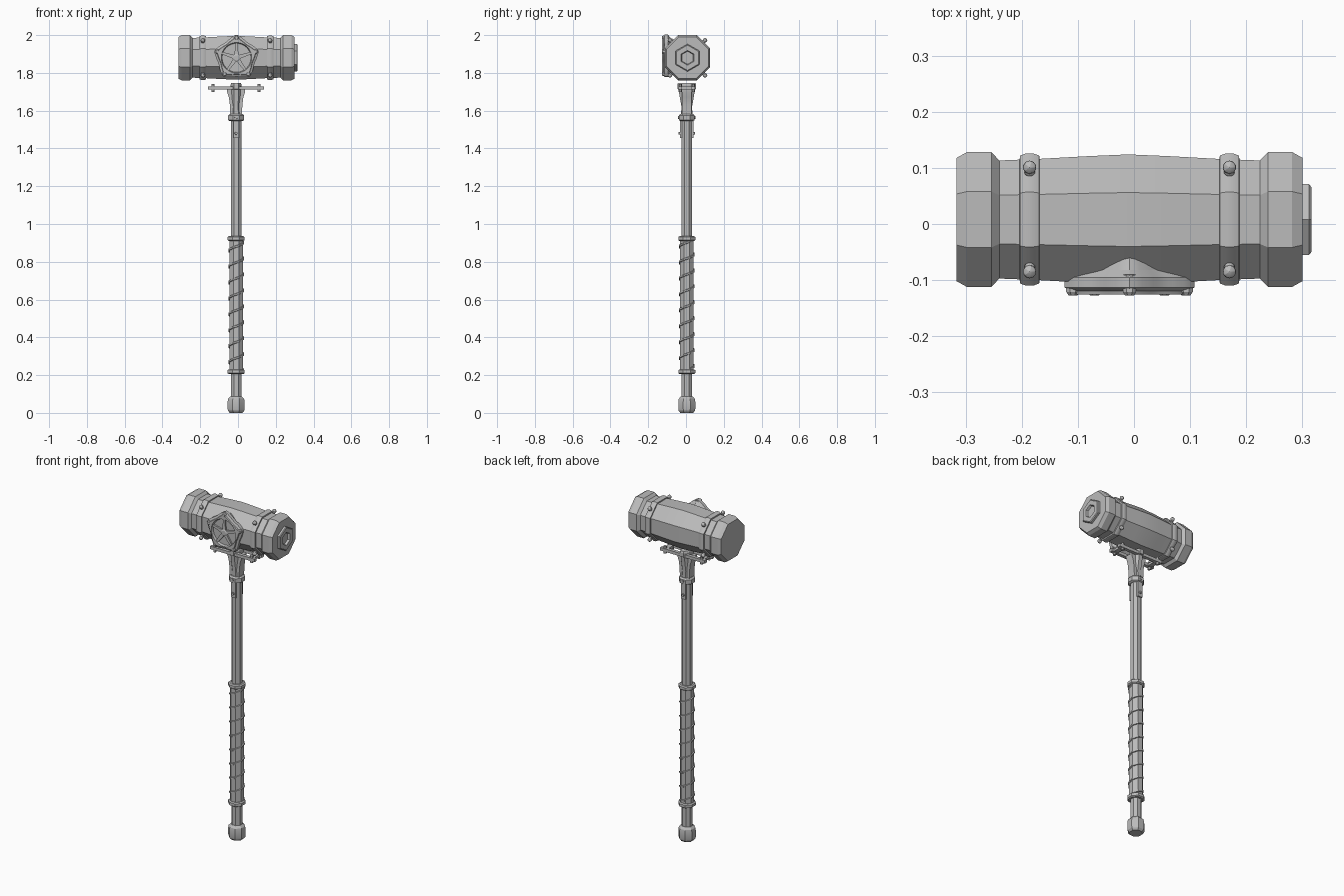
import bpy, bmesh, math
from mathutils import Vector

if "Cube" in bpy.data.objects:
    bpy.data.objects.remove(bpy.data.objects["Cube"])

steel = bpy.data.materials.new("steel_grey")
steel.diffuse_color = (0.5, 0.5, 0.5, 1)
steel.use_nodes = True
steel.node_tree.nodes["Principled BSDF"].inputs["Base Color"].default_value = steel.diffuse_color
CX, CY = -0.01, 0.004          # handle axis
HY, HZ = 0.008, 1.88           # head axis
TAU = 2 * math.pi


def finish(name, bm):
    bmesh.ops.recalc_face_normals(bm, faces=bm.faces)
    me = bpy.data.meshes.new(name)
    bm.to_mesh(me)
    bm.free()
    ob = bpy.data.objects.new(name, me)
    bpy.context.collection.objects.link(ob)
    me.materials.append(steel)
    bpy.ops.object.select_all(action='DESELECT')
    ob.select_set(True)
    bpy.context.view_layer.objects.active = ob
    bpy.ops.object.shade_smooth_by_angle(angle=math.radians(22))
    return ob


def skin(name, rings):
    """Join equal-sized rings of points into a capped solid."""
    bm = bmesh.new()
    loops = [[bm.verts.new(p) for p in ring] for ring in rings]
    n = len(loops[0])
    for a, b in zip(loops, loops[1:]):
        for i in range(n):
            j = (i + 1) % n
            bm.faces.new((a[i], a[j], b[j], b[i]))
    bm.faces.new(loops[0])
    bm.faces.new(loops[-1])
    return finish(name, bm)


def turned(name, profile, centre, axis='Z', sides=8, phase=None):
    """Loft of (position, half width[, half depth]) sections, flats facing out."""
    if phase is None:
        phase = math.pi / sides
    k = 1 / math.cos(math.pi / sides)
    rings = []
    for sec in profile:
        t, a, b = sec[0], sec[1] * k, sec[-1] * k
        ring = []
        for i in range(sides):
            w = phase + TAU * i / sides
            u, v = a * math.cos(w), b * math.sin(w)
            ring.append({'Z': (centre[0] + u, centre[1] + v, t),
                         'X': (t, centre[0] + u, centre[1] + v),
                         'Y': (centre[0] + u, t, centre[1] + v)}[axis])
        rings.append(ring)
    return skin(name, rings)


def box(name, x0, x1, y0, y1, z0, z1):
    return skin(name, [[(x0, y0, z), (x1, y0, z), (x1, y1, z), (x0, y1, z)]
                       for z in (z0, z1)])


def ball(name, loc, r):
    bm = bmesh.new()
    bmesh.ops.create_icosphere(bm, subdivisions=2, radius=r)
    bmesh.ops.translate(bm, verts=bm.verts, vec=Vector(loc))
    return finish(name, bm)


# --- Hammer head ---
turned("head_body", [(-0.245, 0.105), (-0.17, 0.108), (-0.08, 0.113), (-0.01, 0.116),
                     (0.06, 0.113), (0.15, 0.108), (0.23, 0.105)], (HY, HZ), 'X')
turned("left_cap", [(-0.316, 0.110), (-0.298, 0.12), (-0.254, 0.12), (-0.239, 0.104)],
       (HY, HZ), 'X')
turned("right_cap", [(0.223, 0.104), (0.239, 0.12), (0.282, 0.12), (0.30, 0.110)],
       (HY, HZ), 'X')

# Hex nut with a round recess on the right face
turned("striking_nut", [(0.295, 0.063), (0.312, 0.063), (0.316, 0.058), (0.316, 0.034),
                        (0.303, 0.030)], (HY, HZ), 'X', 6, 0.5 * math.pi)

# Bands with rivets on the slanted faces
for side, x in (("left", -0.186), ("right", 0.170)):
    turned(side + "_band", [(x - 0.018, 0.106), (x - 0.017, 0.114), (x - 0.006, 0.118),
                            (x + 0.006, 0.118), (x + 0.017, 0.114), (x + 0.018, 0.106)],
           (HY, HZ), 'X')
    for sy in (-1, 1):
        for sz in (-1, 1):
            ball(side + "_rivet", (x, HY + sy * 0.093, HZ + sz * 0.093), 0.012)
            ball(side + "_rivet_base", (x, HY + sy * 0.086, HZ + sz * 0.086), 0.010)

# --- Front emblem: rounded pentagon rim around a round dish ---
EX = -0.008


def rim_radius(w):
    c = math.cos(5 * w)
    return 0.108 + 0.008 * c + 0.006 * max(0, c) ** 4


rings = []
for y, scale, rnd in ((-0.06, 0.78, 0), (-0.082, 0.86, 0), (-0.095, 1, 0), (-0.113, 1, 0),
                      (-0.117, 0.92, 0), (-0.119, 0.88, 0), (-0.126, 0.86, 0),
                      (-0.126, 0.72, 1), (-0.113, 0.68, 1)):
    ring = []
    for i in range(60):
        w = TAU * i / 60
        r = scale * (0.112 if rnd else rim_radius(w))
        ring.append((EX + r * math.sin(w), y, HZ + r * math.cos(w)))
    rings.append(ring)
skin("emblem_rim", rings)
for i in range(5):
    w = TAU * i / 5
    s, c = math.sin(w), math.cos(w)
    # Tapered spoke
    skin("emblem_spoke", [[(EX + r * s + h * c, y, HZ + r * c - h * s)
                           for r, h in ((0.01, 0.011), (0.08, 0.006),
                                        (0.08, -0.006), (0.01, -0.011))]
                          for y in (-0.11, -0.122)])
    # Corner knob
    turned("emblem_knob", [(-0.09, 0.012), (-0.121, 0.012), (-0.127, 0.008)],
           (EX + 0.106 * s, HZ + 0.106 * c), 'Y', 8)
turned("emblem_hub", [(-0.11, 0.02), (-0.122, 0.02), (-0.126, 0.013)], (EX, HZ), 'Y', 10)

# --- Socket under the head ---
C = (CX, CY)
turned("socket", [(1.55, 0.031, 0.032), (1.62, 0.026, 0.028), (1.69, 0.029, 0.040),
                  (1.712, 0.029, 0.042), (1.714, 0.029, 0.050), (1.738, 0.029, 0.050),
                  (1.747, 0.025, 0.046)], C)
turned("socket_collar", [(1.545, 0.034), (1.55, 0.042), (1.575, 0.042), (1.583, 0.034)], C)
for s in (-1, 1):
    # Flared side bracket
    skin("side_bracket", [[(CX + s * x, CY + y, z) for x, z in
                           ((0.015, 1.58), (0.031, 1.58), (0.033, 1.63), (0.038, 1.67),
                            (0.048, 1.70), (0.048, 1.714), (0.015, 1.714))]
                          for y in (-0.024, 0.024)])
    # Cross rail, end bar and studs
    box("cross_rail", CX - 0.148, CX + 0.148, CY + s * 0.034 - 0.010,
        CY + s * 0.034 + 0.010, 1.711, 1.729)
    box("rail_end", CX + s * 0.120 - 0.014, CX + s * 0.120 + 0.014,
        CY - 0.034, CY + 0.034, 1.713, 1.727)
    for t in (-1, 1):
        turned("rail_stud", [(1.698, 0.008), (1.742, 0.008)],
               (CX + s * 0.122, CY + t * 0.034), 'Z', 6)
    # Splint plate running down the shaft, with a pin
    y0, y1 = sorted((CY + s * 0.02, CY + s * 0.036))
    box("splint_plate", CX - 0.015, CX + 0.015, y0, y1, 1.455, 1.56)
    turned("splint_pin", [(CY + s * 0.03, 0.008), (CY + s * 0.044, 0.007)],
           (CX, 1.48), 'Y', 8)
    turned("collar_pin", [(CY + s * 0.03, 0.008), (CY + s * 0.047, 0.007)],
           (CX, 1.564), 'Y', 8)

# --- Shaft, grip and pommel ---
turned("shaft", [(0.05, 0.028), (1.58, 0.028)], C)
turned("grip", [(0.21, 0.036), (0.93, 0.036)], C)
for z in (0.205, 0.910):
    turned("grip_ring", [(z, 0.038), (z + 0.005, 0.045), (z + 0.021, 0.045),
                         (z + 0.026, 0.038)], C)
turned("pommel", [(0.0, 0.034), (0.012, 0.043), (0.022, 0.045), (0.06, 0.045),
                  (0.075, 0.042), (0.088, 0.030)], C)

# Cord wound around the grip, bending at each corner
turns, k = 8, 0.037 / math.cos(math.pi / 8)
rings = []
for i in range(turns * 8 + 1):
    w = math.pi / 8 + TAU * i / 8
    z = 0.232 + 0.675 * i / (turns * 8)
    out = Vector((math.cos(w), math.sin(w), 0))
    mid = Vector((CX, CY, z)) + out * k
    rings.append([mid + out * a + Vector((0, 0, b)) for a, b in
                  ((-0.005, -0.007), (0.004, -0.004), (0.004, 0.004), (-0.005, 0.007))])
skin("grip_cord", rings)
